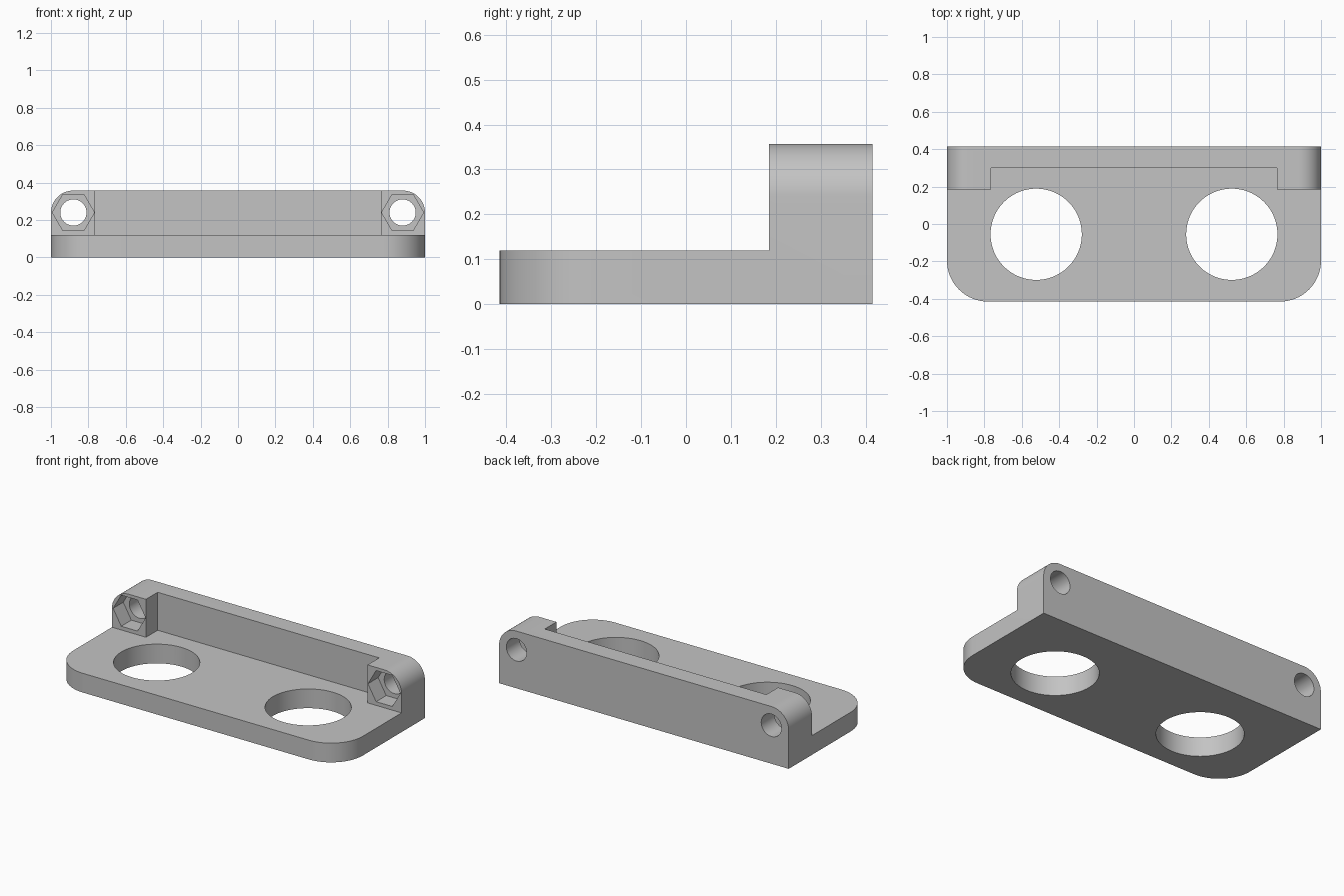
import bpy
import bmesh
import math
from mathutils import Matrix

if "Cube" in bpy.data.objects:
    bpy.data.objects.remove(bpy.data.objects["Cube"], do_unlink=True)

# Main sizes
BACK, FRONT = 0.415, -0.415
WALL_FRONT, RECESS_BACK = 0.185, 0.30
PLATE_TOP, WALL_TOP = 0.12, 0.357
BOLT_X, BOLT_Z = 0.88, 0.24

grey = bpy.data.materials.new("plain grey")
grey.use_nodes = True
colour = (0.55, 0.55, 0.55, 1)
grey.diffuse_color = colour
grey.node_tree.nodes["Principled BSDF"].inputs["Base Color"].default_value = colour


def add_object(name, bm):
    bmesh.ops.recalc_face_normals(bm, faces=bm.faces)
    mesh = bpy.data.meshes.new(name)
    bm.to_mesh(mesh)
    bm.free()
    mesh.materials.append(grey)
    obj = bpy.data.objects.new(name, mesh)
    bpy.context.collection.objects.link(obj)
    return obj


def box(name, x0, x1, y0, y1, z0, z1):
    bm = bmesh.new()
    bmesh.ops.create_cube(bm, size=1)
    bmesh.ops.scale(bm, vec=(x1 - x0, y1 - y0, z1 - z0), verts=bm.verts)
    bmesh.ops.translate(bm, vec=((x0 + x1) / 2, (y0 + y1) / 2, (z0 + z1) / 2), verts=bm.verts)
    return add_object(name, bm)


def prism(name, centre, radius, depth, sides, along_y=False, spin=0.0):
    bm = bmesh.new()
    turn = Matrix.Rotation(math.pi / 2, 4, "X") if along_y else Matrix()
    bmesh.ops.create_cone(bm, cap_ends=True, segments=sides, radius1=radius, radius2=radius,
                          depth=depth,
                          matrix=Matrix.Translation(centre) @ turn @ Matrix.Rotation(spin, 4, "Z"))
    return add_object(name, bm)


def cut(target, cutter):
    mod = target.modifiers.new("cut", "BOOLEAN")
    mod.operation = "DIFFERENCE"
    mod.solver = "EXACT"
    mod.object = cutter
    bpy.context.view_layer.objects.active = target
    bpy.ops.object.modifier_apply(modifier=mod.name)
    bpy.data.objects.remove(cutter, do_unlink=True)


def round_edges(bm, test, radius):
    edges = [e for e in bm.edges if all(test(v.co) for v in e.verts)
             and abs(e.verts[0].co.x - e.verts[1].co.x) < 0.001]
    bmesh.ops.bevel(bm, geom=edges, offset=radius, segments=16, profile=0.5, affect="EDGES")


# L-shaped body, extruded along x
bm = bmesh.new()
profile = [(FRONT, 0), (BACK, 0), (BACK, WALL_TOP), (WALL_FRONT, WALL_TOP),
           (WALL_FRONT, PLATE_TOP), (FRONT, PLATE_TOP)]
face = bm.faces.new([bm.verts.new((-1, y, z)) for y, z in profile])
extruded = bmesh.ops.extrude_face_region(bm, geom=[face])["geom"]
bmesh.ops.translate(bm, vec=(2, 0, 0),
                    verts=[v for v in extruded if isinstance(v, bmesh.types.BMVert)])
bmesh.ops.recalc_face_normals(bm, faces=bm.faces)

# Rounded front plate corners and rounded top ends of the wall
round_edges(bm, lambda co: co.y < FRONT + 0.001, 0.22)
round_edges(bm, lambda co: co.z > WALL_TOP - 0.001, 0.118)
bracket = add_object("mounting_bracket", bm)

# Long recess between the two end blocks
cut(bracket, box("recess_cutter", -0.765, 0.765, 0.1, RECESS_BACK, PLATE_TOP, 0.5))

# Large plate holes, bolt holes and hexagonal nut pockets on both sides
for side in (-1, 1):
    cut(bracket, prism("plate_hole_cutter", (side * 0.523, -0.055, 0.06), 0.244, 0.3, 96))
    cut(bracket, prism("bolt_hole_cutter", (side * BOLT_X, 0.3, BOLT_Z), 0.07, 0.5, 48, True))
    cut(bracket, prism("nut_pocket_cutter", (side * BOLT_X, WALL_FRONT, BOLT_Z),
                       0.112, 0.2, 6, True, math.pi / 6))

# Smooth curved faces, keep sharp edges
bpy.ops.object.select_all(action="DESELECT")
bracket.select_set(True)
bpy.context.view_layer.objects.active = bracket
bpy.ops.object.shade_smooth_by_angle(angle=math.radians(30))
